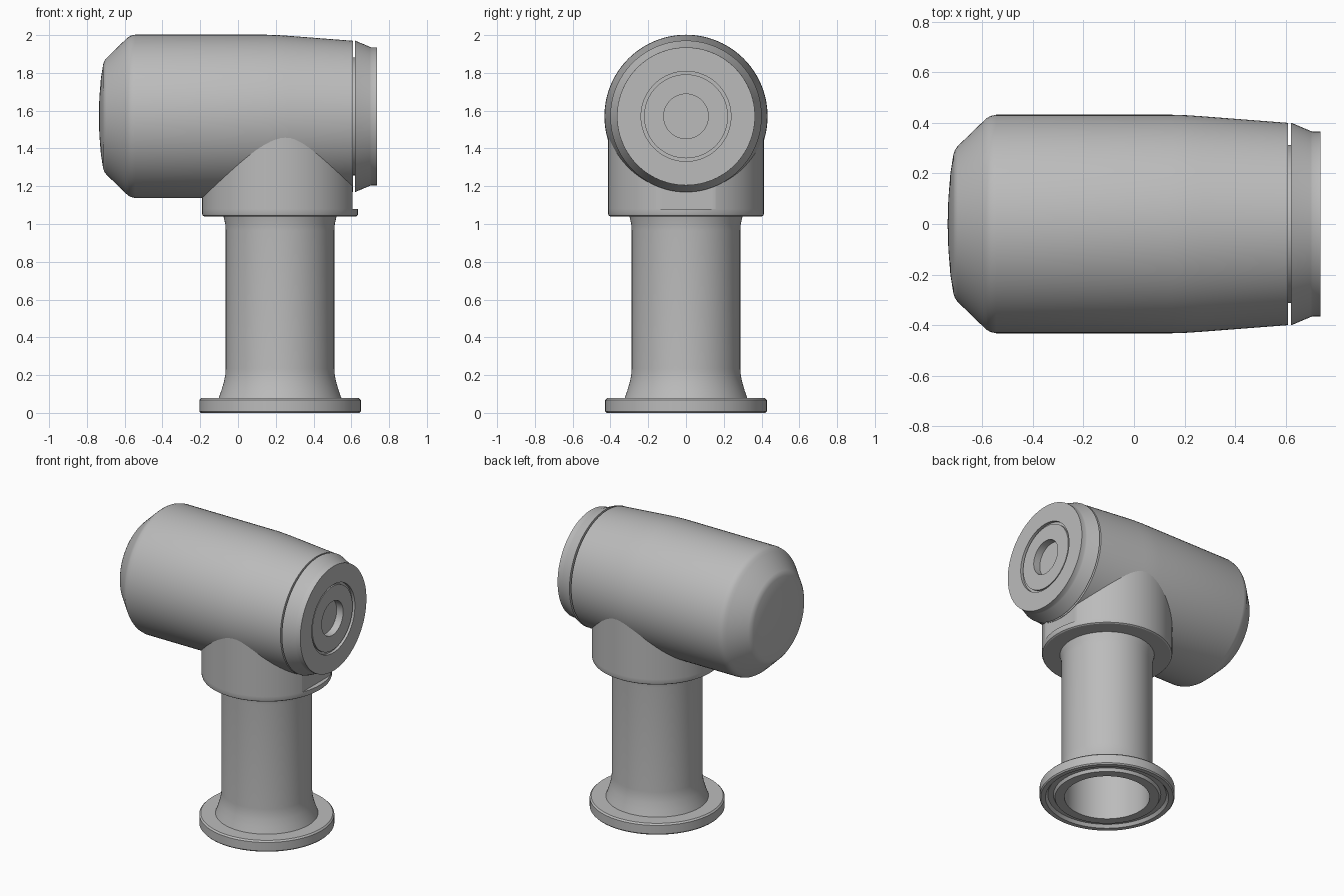
import bpy, bmesh, math
from mathutils import Vector, Matrix

cube = bpy.data.objects.get("Cube")
if cube:
    bpy.data.objects.remove(cube, do_unlink=True)

POST_X = 0.2225      # vertical axis of the post
BARREL_Z = 1.57      # height of the barrel axis

grey = bpy.data.materials.new("satin grey")
grey.use_nodes = True
colour = (0.5, 0.5, 0.5, 1)
grey.diffuse_color = colour
grey.node_tree.nodes["Principled BSDF"].inputs["Base Color"].default_value = colour


def lathe(name, profile, matrix, closed=False, clip_x=None):
    """Spin (radius, height) points around z, then place with matrix."""
    bm = bmesh.new()
    verts = [bm.verts.new((r, 0, h)) for r, h in profile]
    pairs = list(zip(verts, verts[1:]))
    if closed:
        pairs.append((verts[-1], verts[0]))
    edges = [bm.edges.new(p) for p in pairs]
    bmesh.ops.spin(bm, geom=verts + edges, cent=(0, 0, 0), axis=(0, 0, 1),
                   angle=math.tau, steps=96)
    bmesh.ops.remove_doubles(bm, verts=bm.verts, dist=1e-5)
    bm.transform(matrix)
    if clip_x is not None:
        bmesh.ops.bisect_plane(bm, geom=bm.verts[:] + bm.edges[:] + bm.faces[:],
                               plane_co=(clip_x, 0, 0), plane_no=(1, 0, 0),
                               clear_outer=True)
        bmesh.ops.holes_fill(bm, edges=[e for e in bm.edges if e.is_boundary])
    bmesh.ops.recalc_face_normals(bm, faces=bm.faces)
    mesh = bpy.data.meshes.new(name)
    bm.to_mesh(mesh)
    bm.free()
    mesh.materials.append(grey)
    obj = bpy.data.objects.new(name, mesh)
    bpy.context.collection.objects.link(obj)
    bpy.ops.object.select_all(action='DESELECT')
    obj.select_set(True)
    bpy.context.view_layer.objects.active = obj
    bpy.ops.object.shade_smooth_by_angle(angle=math.radians(25))
    return obj


upright = Matrix.Translation((POST_X, 0, 0))
sideways = Matrix.Translation((0, 0, BARREL_Z)) @ Matrix.Rotation(math.pi / 2, 4, 'Y')

# Hollow post with flared foot and grooved flange
lathe("flanged_post", [
    (0.27, 0), (0.33, 0), (0.34, 0.02), (0.375, 0.02), (0.39, 0),
    (0.42, 0), (0.4275, 0.008), (0.4275, 0.068), (0.418, 0.078), (0.325, 0.078),
    (0.31, 0.12), (0.297, 0.165), (0.29, 0.2), (0.2875, 0.235),
    (0.2875, 0.965), (0.29, 1.0), (0.3, 1.045), (0.27, 1.045)], upright, closed=True)

# Collar rim, and collar body cut flat to clear the end cap
lathe("collar_rim", [
    (0, 1.04), (0.402, 1.04), (0.41, 1.045), (0.413, 1.053), (0.413, 1.08), (0, 1.08)],
    upright)
lathe("collar", [(0, 1.075), (0.413, 1.075), (0.413, 1.475), (0, 1.475)],
      upright, clip_x=0.605)

# Barrel with domed, chamfered rear and slightly tapered front
lathe("barrel", [
    (0, -0.737), (0.1, -0.734), (0.2, -0.726), (0.275, -0.714), (0.293, -0.708),
    (0.308, -0.697), (0.405, -0.597), (0.418, -0.583), (0.427, -0.568), (0.432, -0.545),
    (0.432, 0.15), (0.43, 0.21), (0.426, 0.27), (0.4, 0.608), (0, 0.608)], sideways)
lathe("cap_neck", [(0, 0.6), (0.312, 0.6), (0.312, 0.63), (0, 0.63)], sideways)

# Stepped end cap with ring groove and central socket
lathe("end_cap", [
    (0, 0.62), (0.401, 0.62), (0.368, 0.698), (0.365, 0.706), (0.365, 0.737),
    (0.238, 0.737), (0.238, 0.717), (0.222, 0.717), (0.222, 0.73),
    (0.118, 0.73), (0.118, 0.68), (0, 0.68)], sideways)
